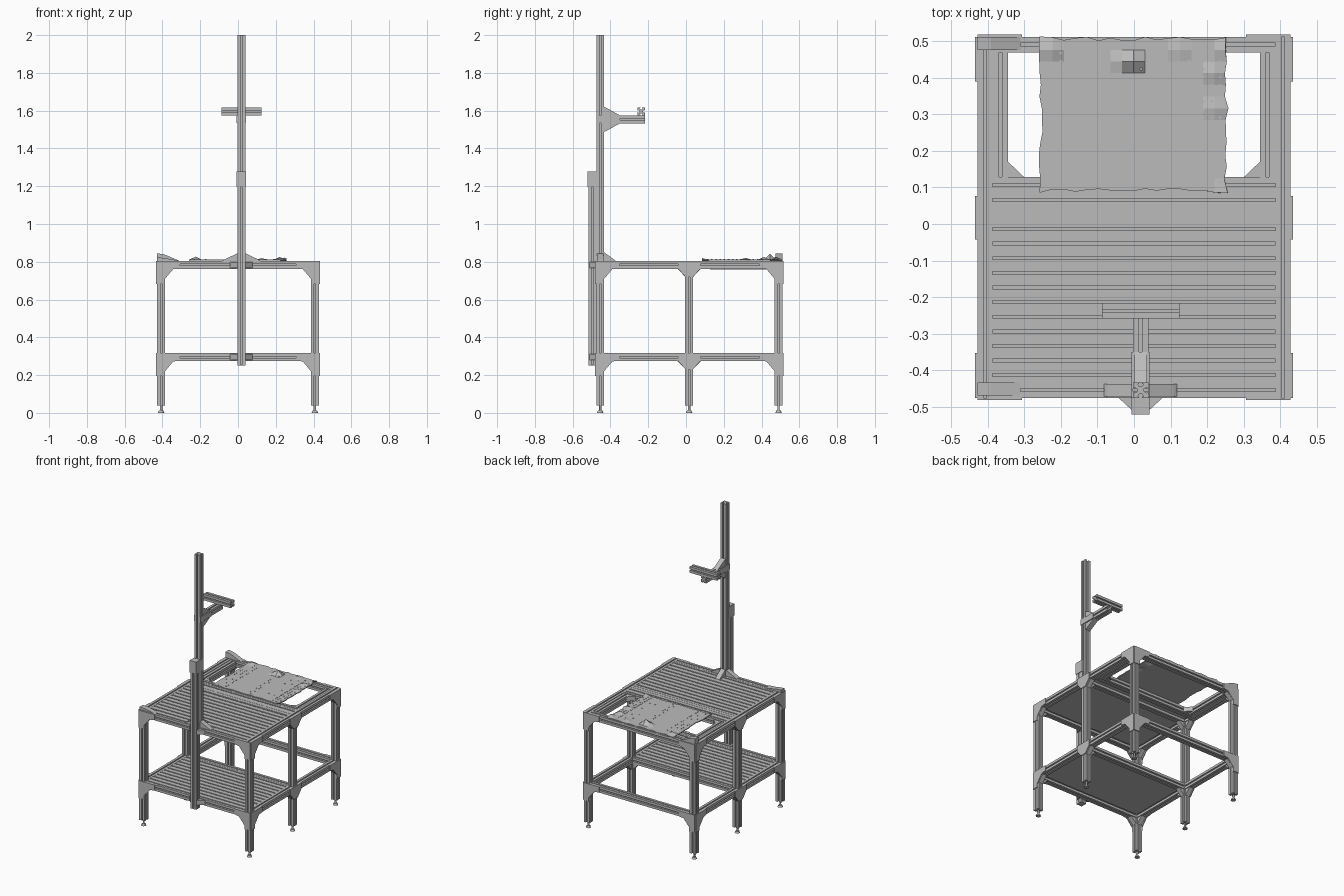
import bpy, bmesh, random
from mathutils import Vector

random.seed(4)
cube = bpy.data.objects.get("Cube")
if cube:
    bpy.data.objects.remove(cube, do_unlink=True)

grey = bpy.data.materials.new("aluminium grey")
grey.use_nodes = True
colour = (0.5, 0.5, 0.5, 1)
grey.diffuse_color = colour
grey.node_tree.nodes["Principled BSDF"].inputs["Base Color"].default_value = colour


def finish(bm, name):
    bmesh.ops.recalc_face_normals(bm, faces=bm.faces)
    mesh = bpy.data.meshes.new(name)
    bm.to_mesh(mesh)
    bm.free()
    mesh.materials.append(grey)
    ob = bpy.data.objects.new(name, mesh)
    bpy.context.collection.objects.link(ob)
    return ob


def prism(name, outline, axis, a, b):
    """Extrude a 2D outline along an axis from a to b."""
    bm = bmesh.new()

    def place(u, v, w):
        return {"x": (w, u, v), "y": (u, w, v), "z": (u, v, w)}[axis]

    face = bm.faces.new([bm.verts.new(place(u, v, a)) for u, v in outline])
    new = bmesh.ops.extrude_face_region(bm, geom=[face])["geom"]
    shift = Vector(place(0, 0, b - a))
    bmesh.ops.translate(bm, vec=shift, verts=[g for g in new if isinstance(g, bmesh.types.BMVert)])
    return finish(bm, name)


def rect(u0, u1, v0, v1):
    return [(u0, v0), (u1, v0), (u1, v1), (u0, v1)]


# Slotted square profile: one side, repeated by quarter turns
H, S, T, W, D = 0.021, 0.004, 0.004, 0.008, 0.01
side = [(-H, H), (-S, H), (-S, H - T), (-W, H - T), (-S, D),
        (S, D), (W, H - T), (S, H - T), (S, H)]
slotted = []
for turn in range(4):
    slotted += side
    side = [(v, -u) for u, v in side]


def bar(name, axis, u, v, a, b):
    return prism(name, [(u + p, v + q) for p, q in slotted], axis, a, b)


LEG_X = 0.407
FRONT, MID, BACK = -0.454, 0.017, 0.49
TOP, LOW = 0.784, 0.295
EDGE = LEG_X - H

# Legs and levelling feet
for sx, sname in ((-1, "right"), (1, "left")):
    for y, yname in ((FRONT, "front"), (MID, "middle"), (BACK, "back")):
        x = sx * LEG_X
        bar(f"{yname}_{sname}_leg", "z", x, y, 0.04, TOP - H)
        bm = bmesh.new()
        for r0, r1, z0, z1 in ((0.017, 0.012, 0, 0.012), (0.006, 0.006, 0.012, 0.042)):
            cone = bmesh.ops.create_cone(bm, cap_ends=True, segments=12, radius1=r0,
                                         radius2=r1, depth=z1 - z0)
            bmesh.ops.translate(bm, vec=(x, y, (z0 + z1) / 2), verts=cone["verts"])
        finish(bm, f"{yname}_{sname}_foot")

# Rails of both levels
for z, level in ((TOP, "upper"), (LOW, "lower")):
    for sx in (-1, 1):
        if level == "upper":
            bar("upper_side_rail", "y", sx * LEG_X, z, FRONT - H, BACK + H)
        else:
            for a, b in ((FRONT, MID), (MID, BACK)):
                bar("lower_side_rail", "y", sx * LEG_X, z, a + H, b - H)
    for y, name in ((FRONT, "front"), (MID, "middle"), (BACK, "back")):
        bar(f"{level}_{name}_rail", "x", y, z, -EDGE, EDGE)
bar("opening_rail", "x", 0.107, TOP, -EDGE, EDGE)
for sx in (-1, 1):
    bar("opening_side_rail", "y", sx * (EDGE - H), TOP - 0.004, 0.128, BACK - H)


# Grooved decks made of boards laid across the frame
def deck(name, y0, y1, top, count):
    pitch = (y1 - y0) / count
    line = [(y1, top - 0.02), (y0, top - 0.02), (y0, top)]
    for i in range(count):
        c = y0 + (i + 0.5) * pitch
        line += [(c - 0.004, top), (c - 0.004, top - 0.009),
                 (c + 0.004, top - 0.009), (c + 0.004, top)]
    prism(name, line + [(y1, top)], "x", -EDGE, EDGE)


deck("upper_deck", FRONT + H, 0.086, TOP + H - 0.001, 13)
deck("lower_deck", FRONT + H, MID - H, LOW + H - 0.001, 11)

# Corner plates on the outside of the frame
REACH, THICK = 0.122, 0.006


def corner(edge, s, top):
    """Tapering plate running from an outer edge inwards along direction s."""
    return [(edge, top), (edge + s * REACH, top), (edge + s * REACH, top - 0.038),
            (edge + s * 0.085, top - 0.044), (edge + s * 0.042, top - 0.095),
            (edge + s * 0.042, top - REACH), (edge, top - REACH)]


for z in (TOP + H, LOW + H):
    for sx in (-1, 1):
        xo = sx * (LEG_X + H)
        for y, sy in ((FRONT - H, -1), (BACK + H, 1)):
            prism("corner_plate_end", corner(xo, -sx, z), "y", y, y + sy * THICK)
            prism("corner_plate_side", corner(y, -sy, z), "x", xo, xo + sx * THICK)
        prism("middle_plate", [(MID - 0.06, z), (MID + 0.06, z), (MID + 0.06, z - 0.04),
                               (MID + H, z - 0.085), (MID - H, z - 0.085),
                               (MID - 0.06, z - 0.04)], "x", xo, xo + sx * THICK)
        # Gussets in the inner corners under the rails
        for y, dirs in ((FRONT, (1,)), (MID, (-1, 1)), (BACK, (-1,))):
            for s in dirs:
                prism("inner_gusset", [(y + s * H, z - 2 * H), (y + s * 0.062, z - 2 * H),
                                       (y + s * H, z - 0.085)], "x",
                      sx * LEG_X - 0.016, sx * LEG_X + 0.016)
            prism("cross_gusset", [(sx * EDGE, z - 2 * H), (sx * (EDGE - 0.042), z - 2 * H),
                                   (sx * EDGE, z - 0.085)], "y", y - 0.016, y + 0.016)

# Upturned bracket ends on one side, and flat gussets in the opening
for y, rise in ((FRONT, 0.018), (BACK, 0.04)):
    prism("raised_bracket", [(-LEG_X - H, 0.805), (-LEG_X - H, 0.805 + rise),
                             (-0.39, 0.805 + rise * 0.85), (-0.31, 0.805)],
          "y", y - 0.015, y + H)
for sx in (-1, 1):
    prism("opening_gusset", [(sx * 0.344, 0.128), (sx * 0.3, 0.128), (sx * 0.344, 0.17)],
          "z", TOP - 0.016, TOP + 0.016)

# Mast: outer post, inner sliding post and clamp
MX, OUTER = 0.018, FRONT - 2 * H
bar("outer_post", "z", MX, OUTER, 0.255, 1.27)
bar("inner_post", "z", MX, FRONT, TOP + H, 2.0)
prism("post_clamp", rect(MX - 0.025, MX + 0.025, -0.521, -0.457), "z", 1.195, 1.278)
prism("post_end_cap", rect(MX - H, MX + H, OUTER - H, OUTER + H), "z", 0.25, 0.256)
for s in (-1, 1):
    u = MX + s * H
    prism("mast_base_gusset", [(u, 0.805), (MX + s * 0.1, 0.805), (MX + s * 0.09, 0.812),
                               (u, 0.845)], "y", FRONT - 0.017, FRONT + 0.017)
    for z in (LOW, TOP):
        prism("post_gusset", [(u, FRONT - H), (MX + s * 0.06, FRONT - H), (u, OUTER - 0.015)],
              "z", z - 0.016, z + 0.016)
prism("mast_back_gusset", [(FRONT + H, 0.804), (-0.37, 0.804), (FRONT + H, 0.85)],
      "x", MX - 0.017, MX + 0.017)

# Bracket, arm and crossbar
ARM = 1.554
bar("arm", "y", MX, ARM, FRONT + H, -0.218)
for s in (-1, 1):
    prism("arm_gusset", [(FRONT + H, ARM + s * H), (-0.35, ARM + s * H),
                         (-0.41, ARM + s * 0.055), (FRONT + H, ARM + s * 0.066)],
          "x", MX - 0.018, MX + 0.018)
    prism("arm_cheek_plate", rect(FRONT - H, -0.35, ARM - 0.02, ARM + 0.02),
          "x", MX + s * H, MX + s * (H + 0.004))
bar("crossbar", "x", -0.237, ARM + 2 * H, -0.088, 0.124)

# Work plate: ragged thin sheet with a few buckled spots
NX, NY = 16, 13
X0, X1, Y0, Y1 = -0.255, 0.252, 0.092, 0.508
bumps = {(8, 11): 0.032, (7, 11): 0.012, (15, 10): 0.014, (15, 7): 0.01,
         (1, 12): 0.016, (16, 12): 0.012, (12, 12): 0.008, (16, 0): 0.008}
bm = bmesh.new()
grid = {}
for i in range(NX + 1):
    for j in range(NY + 1):
        x = X0 + (X1 - X0) * i / NX
        y = Y0 + (Y1 - Y0) * j / NY
        if i in (0, NX):
            x += random.uniform(-0.006, 0.006)
        if j in (0, NY):
            y += random.uniform(-0.008, 0.005)
        grid[i, j] = bm.verts.new((x, y, 0.811 + bumps.get((i, j), 0)))
for i in range(NX):
    for j in range(NY):
        bm.faces.new([grid[i, j], grid[i + 1, j], grid[i + 1, j + 1], grid[i, j + 1]])
sheet = finish(bm, "work_plate")
solid = sheet.modifiers.new("thickness", "SOLIDIFY")
solid.thickness = 0.006

# Small studs in rows across the work plate
bm = bmesh.new()
for x in (-0.23, -0.2, -0.17, 0.0, 0.02, 0.11, 0.15, 0.19, 0.212, 0.235):
    for j in range(17):
        if random.random() < (0.9 if x > 0.18 else 0.5):
            stud = bmesh.ops.create_cone(bm, cap_ends=True, segments=6, radius1=0.004,
                                         radius2=0.004, depth=0.003)
            bmesh.ops.translate(bm, vec=(x, 0.115 + j * 0.022, 0.812), verts=stud["verts"])
finish(bm, "plate_studs")
